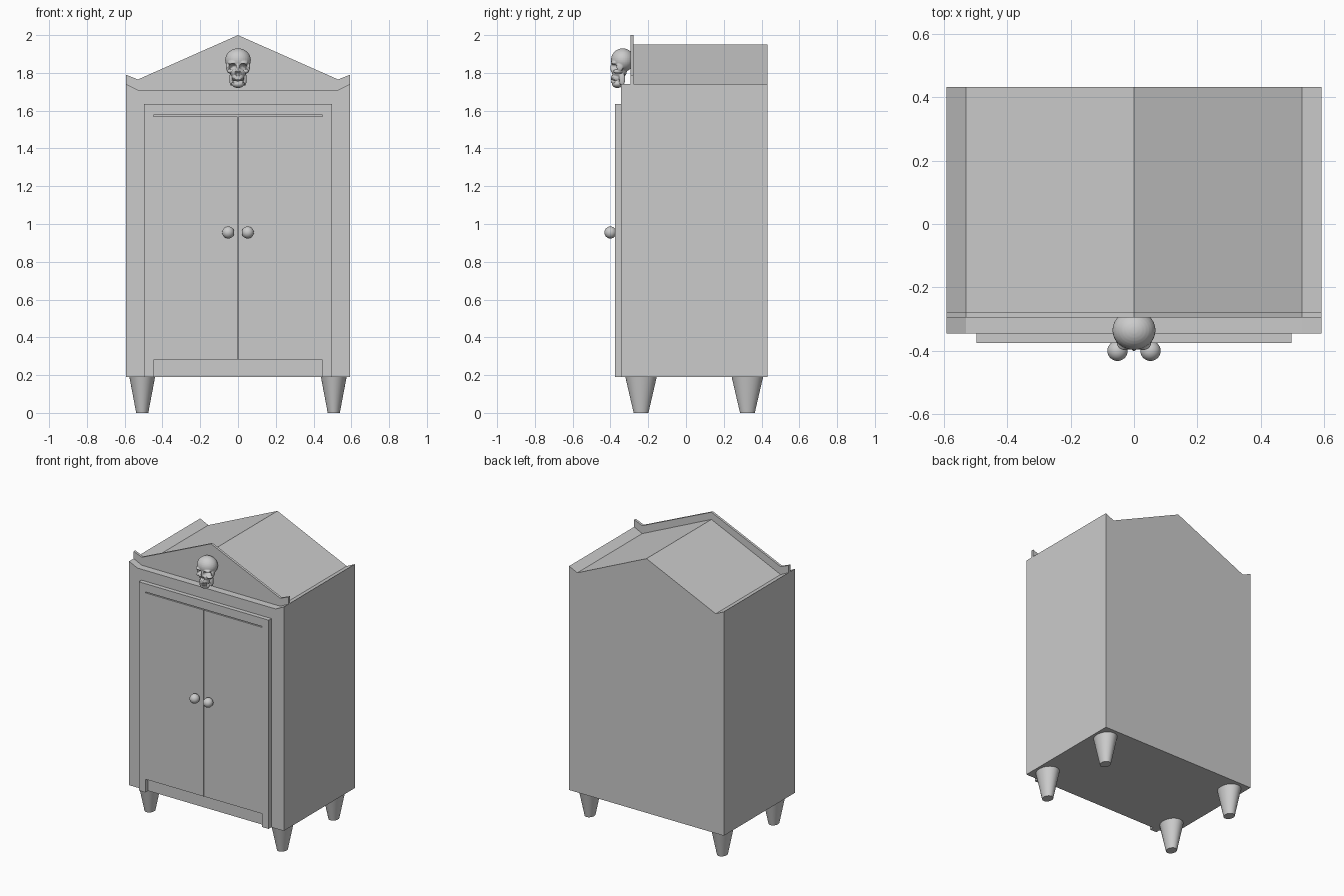
import bpy, bmesh
from mathutils import Matrix, Vector

if "Cube" in bpy.data.objects:
    bpy.data.objects.remove(bpy.data.objects["Cube"], do_unlink=True)

grey = bpy.data.materials.new("plain_grey")
grey.use_nodes = True
colour = (0.6, 0.6, 0.6, 1)
grey.diffuse_color = colour
grey.node_tree.nodes["Principled BSDF"].inputs["Base Color"].default_value = colour


def finish(name, bm, smooth=False):
    """Turn a bmesh into a named grey object."""
    bmesh.ops.recalc_face_normals(bm, faces=bm.faces)
    mesh = bpy.data.meshes.new(name)
    bm.to_mesh(mesh)
    bm.free()
    mesh.materials.append(grey)
    obj = bpy.data.objects.new(name, mesh)
    bpy.context.collection.objects.link(obj)
    if smooth:
        bpy.ops.object.select_all(action="DESELECT")
        obj.select_set(True)
        bpy.context.view_layer.objects.active = obj
        bpy.ops.object.shade_smooth_by_angle()
    return obj


def extrude_profile(name, points, front, back):
    """Extrude an x-z outline along y."""
    bm = bmesh.new()
    face = bm.faces.new([bm.verts.new((x, front, z)) for x, z in points])
    new = bmesh.ops.extrude_face_region(bm, geom=[face])["geom"]
    verts = [v for v in new if isinstance(v, bmesh.types.BMVert)]
    bmesh.ops.translate(bm, verts=verts, vec=(0, back - front, 0))
    return finish(name, bm)


def rect(x1, x2, z1, z2):
    return [(x1, z1), (x2, z1), (x2, z2), (x1, z2)]


def mirrored(half):
    """Complete an outline from its right half, listed bottom to top."""
    return half + [(-x, z) for x, z in reversed(half) if x > 0]


def add_ball(bm, centre, radii, segments=32):
    matrix = Matrix.Translation(centre) @ Matrix.Diagonal((*radii, 1))
    bmesh.ops.create_uvsphere(bm, u_segments=segments, v_segments=segments // 2,
                              radius=1, matrix=matrix)


# Cabinet body, gable roof and front pediment
W, EAVE = 0.592, 0.53
extrude_profile("cabinet_body", mirrored([(W, 0.19), (W, 1.74), (EAVE, 1.71)]), -0.345, 0.432)
extrude_profile("gable_roof", mirrored([(EAVE, 1.71), (0, 1.95)]), -0.285, 0.432)
extrude_profile("pediment", mirrored([(EAVE, 1.71), (W, 1.74), (W, 1.79), (EAVE, 1.765), (0, 2.0)]),
                -0.295, -0.278)

# Door surround, open at the bottom, with two doors set slightly back
extrude_profile("door_surround",
                mirrored([(0.447, 0.19), (0.497, 0.19), (0.497, 1.635)])
                + [(-0.447, 1.578), (0.447, 1.578)], -0.375, -0.34)
for side, name in ((-1, "right"), (1, "left")):
    xs = sorted((side * 0.002, side * 0.447))
    extrude_profile(name + "_door", rect(*xs, 0.28, 1.57), -0.372, -0.34)
    bm = bmesh.new()
    add_ball(bm, (side * 0.052, -0.4, 0.955), (0.032,) * 3)
    finish(name + "_knob", bm, True)

    # Tapered oval legs
    for y, place in ((-0.238, "front"), (0.325, "back")):
        bm = bmesh.new()
        matrix = Matrix.Translation((side * 0.507, y, 0.095)) @ Matrix.Diagonal((0.068, 0.083, 1, 1))
        bmesh.ops.create_cone(bm, cap_ends=True, segments=32, radius1=0.47, radius2=1,
                              depth=0.19, matrix=matrix)
        finish(f"{place}_{name}_leg", bm, True)

# Skull ornament: cranium, brow, cheeks and jaws fused into one surface
bm = bmesh.new()
add_ball(bm, (0, -0.335, 1.868), (0.068, 0.062, 0.062))
add_ball(bm, (0, -0.355, 1.81), (0.043, 0.042, 0.042))
add_ball(bm, (0, -0.364, 1.775), (0.032, 0.033, 0.03))
add_ball(bm, (0, -0.363, 1.742), (0.034, 0.029, 0.022))
for s in (-1, 1):
    add_ball(bm, (s * 0.028, -0.378, 1.854), (0.026, 0.02, 0.011))
    add_ball(bm, (s * 0.042, -0.36, 1.808), (0.016, 0.027, 0.011))
    add_ball(bm, (s * 0.055, -0.35, 1.833), (0.009, 0.018, 0.024))
    add_ball(bm, (s * 0.036, -0.338, 1.768), (0.01, 0.016, 0.036))
add_ball(bm, (0, -0.388, 1.826), (0.008, 0.013, 0.025))
skull = finish("skull_ornament", bm)
remesh = skull.modifiers.new("fuse", "REMESH")
remesh.mode = "VOXEL"
remesh.voxel_size = 0.0028
remesh.use_smooth_shade = True
soften = skull.modifiers.new("soften", "SMOOTH")
soften.iterations = 3

# Bake the fused surface, then press in the sockets, nose and mouth line
baked = bpy.data.meshes.new_from_object(
    skull.evaluated_get(bpy.context.evaluated_depsgraph_get()))
skull.modifiers.clear()
skull.data = baked
hollows = [(x, z, rx, rz, depth) for s in (-1, 1) for x, z, rx, rz, depth in
           ((s * 0.027, 1.832, 0.02, 0.017, 0.03), (s * 0.007, 1.797, 0.008, 0.013, 0.02))]
hollows.append((0, 1.76, 0.034, 0.004, 0.01))
for v in baked.vertices:
    if v.co.y < -0.345:
        x, _, z = v.co
        push = max(depth * max(0, 1 - ((x - cx) / rx) ** 2 - ((z - cz) / rz) ** 2) ** 0.5
                   for cx, cz, rx, rz, depth in hollows)
        v.co.y += push

# Two rows of teeth
bm = bmesh.new()
for i in range(-3, 4):
    for z in (1.753, 1.768):
        y = -0.391 + 0.0012 * i * i
        bmesh.ops.create_cube(bm, size=1, matrix=Matrix.Translation((i * 0.0075, y, z))
                              @ Matrix.Diagonal((0.0065, 0.012, 0.012, 1)))
finish("skull_teeth", bm)
